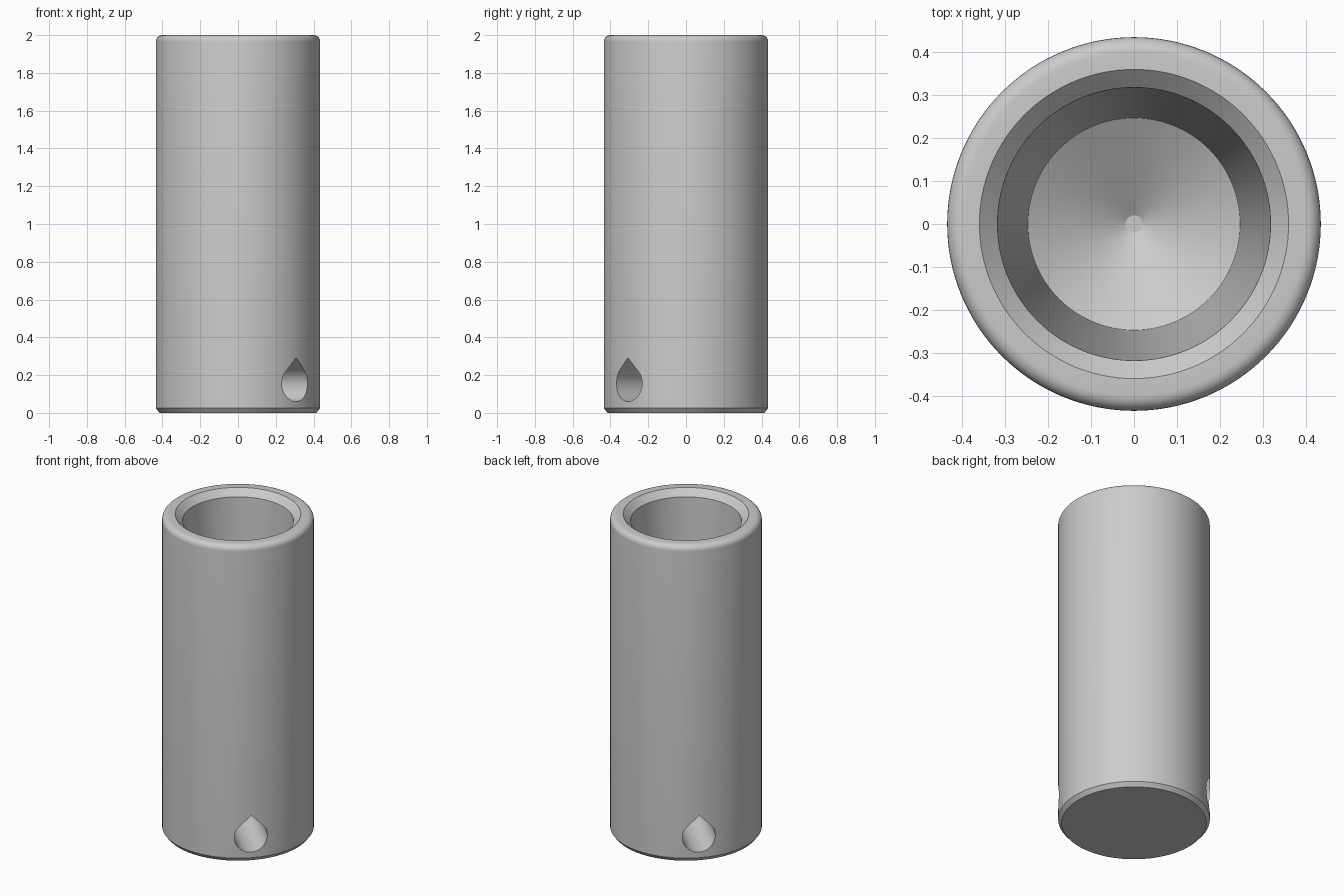
import bpy, bmesh
from math import sin, cos, pi, radians, sqrt

cube = bpy.data.objects.get("Cube")
if cube:
    bpy.data.objects.remove(cube, do_unlink=True)

# Single grey material
grey = bpy.data.materials.new("light_grey")
grey.use_nodes = True
colour = (0.6, 0.6, 0.6, 1)
grey.diffuse_color = colour
grey.node_tree.nodes["Principled BSDF"].inputs["Base Color"].default_value = colour

R, H, SEGMENTS = 0.435, 2.0, 128
FILLET = 0.035


def add_object(name, bm):
    bmesh.ops.recalc_face_normals(bm, faces=bm.faces)
    mesh = bpy.data.meshes.new(name)
    bm.to_mesh(mesh)
    bm.free()
    mesh.materials.append(grey)
    obj = bpy.data.objects.new(name, mesh)
    bpy.context.collection.objects.link(obj)
    return obj


def lathe(name, profile):
    """Revolve an (r, z) profile about z, closing both ends with flat caps."""
    bm = bmesh.new()
    rings = [[bm.verts.new((r * cos(2 * pi * i / SEGMENTS), r * sin(2 * pi * i / SEGMENTS), z))
              for i in range(SEGMENTS)] for r, z in profile]
    for a, b in zip(rings, rings[1:]):
        for i in range(SEGMENTS):
            j = (i + 1) % SEGMENTS
            bm.faces.new((a[i], a[j], b[j], b[i]))
    bm.faces.new(rings[0])
    bm.faces.new(rings[-1])
    return add_object(name, bm)


# Sleeve: chamfered foot, rounded rim, bevelled mouth, tapered bore, conical floor
rim = [(R - FILLET + FILLET * cos(a), H - FILLET + FILLET * sin(a))
       for a in (radians(15 * k) for k in range(7))]
sleeve = lathe("sleeve", [(0.415, 0), (R, 0.025)] + rim +
               [(0.36, H), (0.318, H - 0.04), (0.247, 0.52), (0.02, 0.38)])

# Teardrop cross hole, running diagonally through the solid foot
hole_r, hole_z, reach = 0.096, 0.156, 0.7
outline = [(hole_r * cos(a), hole_z + hole_r * sin(a))
           for a in (radians(135 + 270 * k / 48) for k in range(49))]
outline.append((0, hole_z + hole_r * sqrt(2)))
bm = bmesh.new()
face = bm.faces.new([bm.verts.new((x, -reach, z)) for x, z in outline])
end = bmesh.ops.extrude_face_region(bm, geom=[face])["geom"]
bmesh.ops.translate(bm, vec=(0, 2 * reach, 0),
                    verts=[v for v in end if isinstance(v, bmesh.types.BMVert)])
cutter = add_object("cross_hole_cutter", bm)
cutter.rotation_euler.z = radians(45)
cutter.hide_render = True

cut = sleeve.modifiers.new("cross_hole", "BOOLEAN")
cut.operation = "DIFFERENCE"
cut.solver = "EXACT"
cut.object = cutter

# Bake the cut, drop the cutter and smooth the round surfaces
bpy.ops.object.select_all(action="DESELECT")
sleeve.select_set(True)
bpy.context.view_layer.objects.active = sleeve
bpy.ops.object.modifier_apply(modifier=cut.name)
bpy.data.objects.remove(cutter, do_unlink=True)
bpy.ops.object.shade_smooth_by_angle(angle=radians(25))
